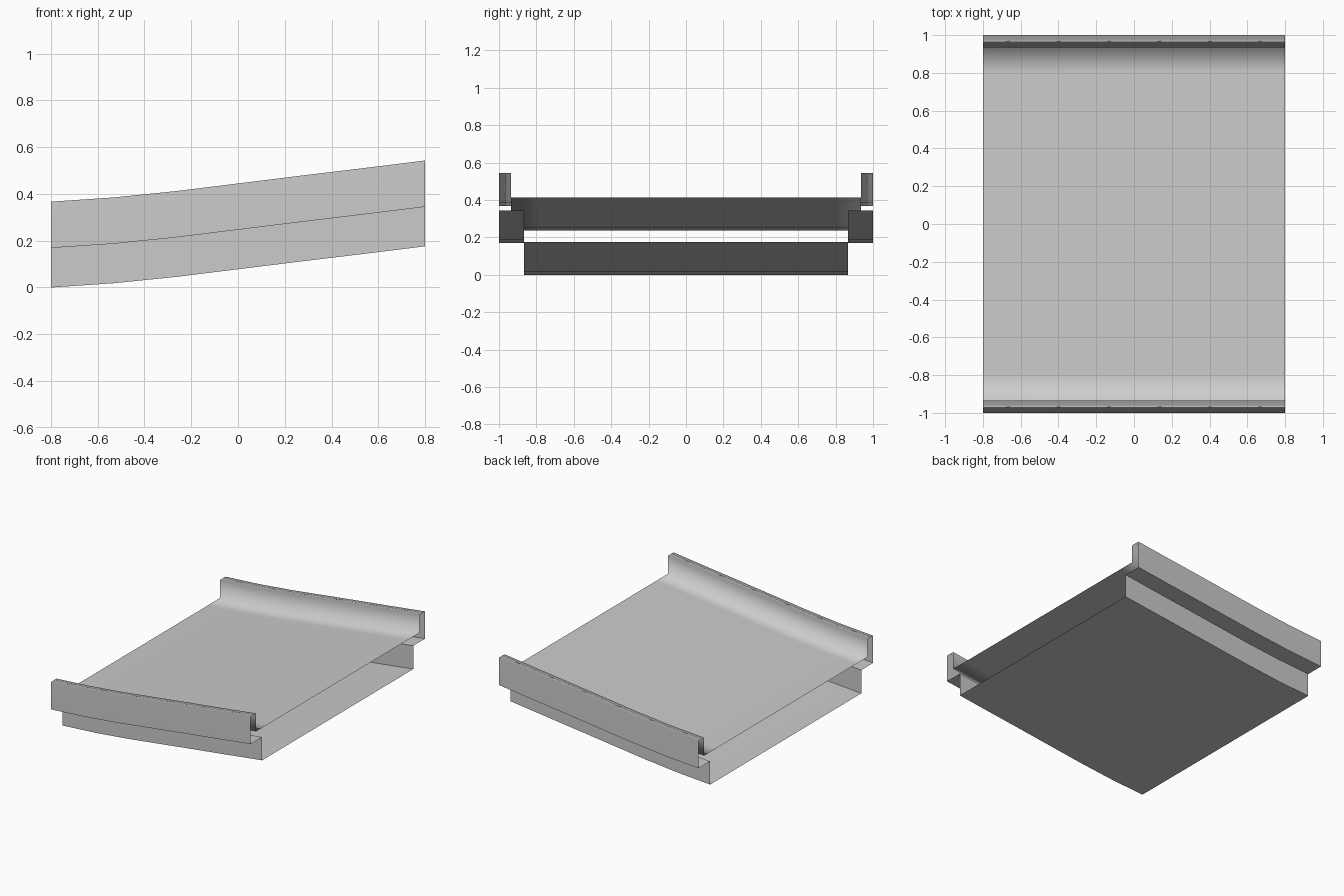
import bpy, bmesh

if "Cube" in bpy.data.objects:
    bpy.data.objects.remove(bpy.data.objects["Cube"])

# Rise of the ramp along x: a short easing curve, then a straight climb
PATH = [(-0.8, 0.0), (-0.533, 0.018), (-0.267, 0.045), (0.0, 0.078),
        (0.267, 0.111), (0.533, 0.143), (0.8, 0.176)]


def mirrored(half):
    """Complete a half profile (+y side first) across y = 0."""
    return half + [(-y, z) for y, z in reversed(half)]


def sweep(name, profile, flip=False, sharp=()):
    """Sweep an open y-z profile along PATH; the ends stay open."""
    bm = bmesh.new()
    rows = [[bm.verts.new((x, y, z + dz)) for y, z in profile] for x, dz in PATH]
    for a, b in zip(rows, rows[1:]):
        for i in range(len(profile) - 1):
            quad = [a[i], a[i + 1], b[i + 1], b[i]]
            face = bm.faces.new(quad[::-1] if flip else quad)
            face.smooth = True
        for i in sharp:
            bm.edges.get((a[i], b[i])).smooth = False
    mesh = bpy.data.meshes.new(name)
    bm.to_mesh(mesh)
    bm.free()
    obj = bpy.data.objects.new(name, mesh)
    bpy.context.collection.objects.link(obj)
    return obj


# Driving deck with a raised barrier on each side, softly shaded corners
deck = sweep("deck_and_barriers",
             mirrored([(1.0, 0.169), (1.0, 0.367), (0.935, 0.367),
                       (0.935, 0.236), (0.8, 0.236)]), flip=True)
mod = deck.modifiers.new("weighted_normals", 'WEIGHTED_NORMAL')
mod.weight = 80
mod.keep_sharp = True

# Shallow tray underneath, with ledges reaching out to the barriers
tray_half = [(1.0, 0.169), (0.866, 0.169), (0.866, 0.0)]
sweep("underside_tray", mirrored(tray_half), sharp=(1, 2, 3, 4))

# Faces of the deck must look outward and up, those of the tray outward and down
for obj, sign in ((deck, 1), (bpy.data.objects["underside_tray"], -1)):
    if sum(p.normal.z * p.area for p in obj.data.polygons) * sign < 0:
        obj.data.flip_normals()
